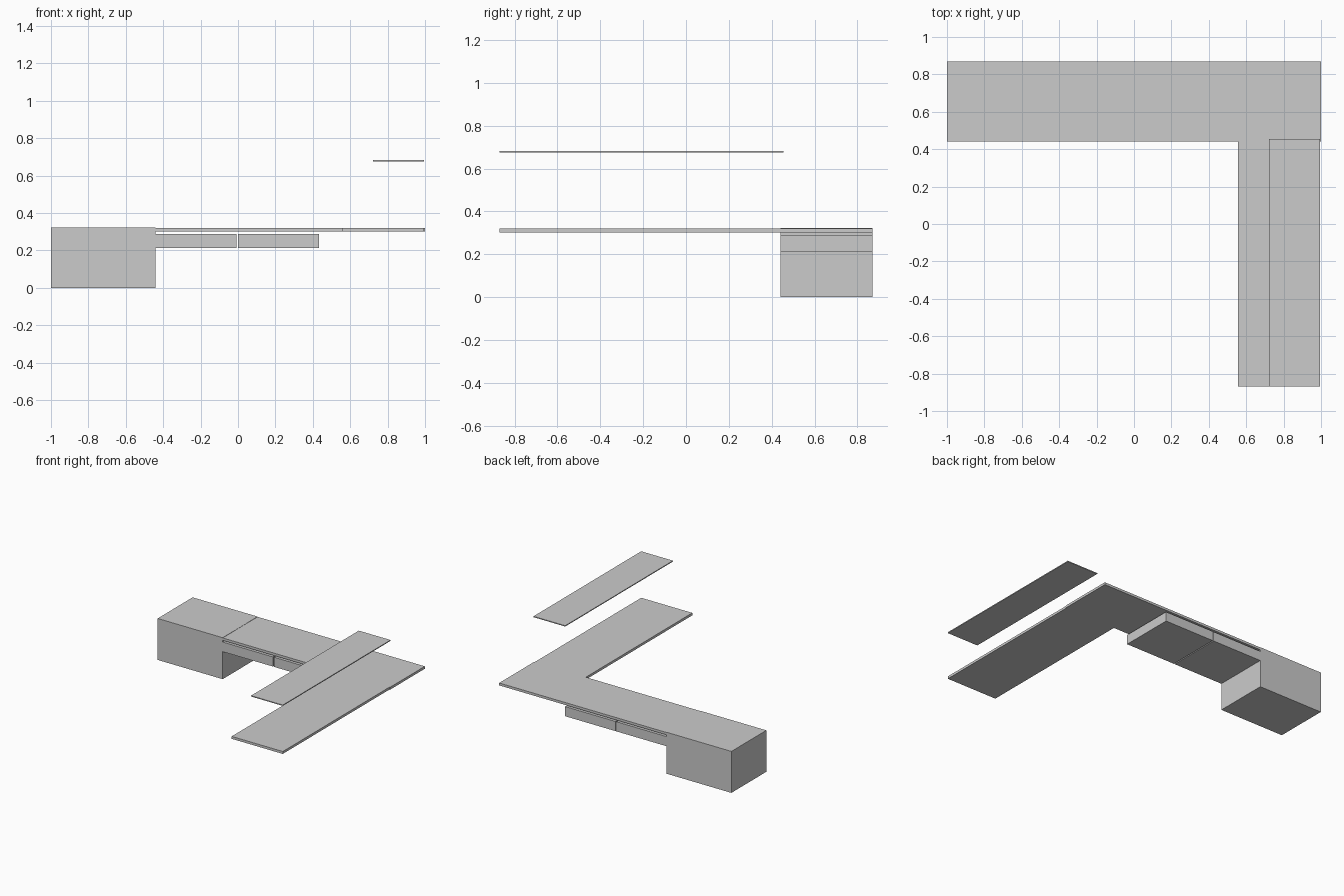
import bpy

if "Cube" in bpy.data.objects:
    bpy.data.objects.remove(bpy.data.objects["Cube"])


def box(name, x, y, z):
    """Axis-aligned box from (min, max) ranges."""
    bpy.ops.mesh.primitive_cube_add(
        size=1, location=[(a + b) / 2 for a, b in (x, y, z)])
    ob = bpy.context.object
    ob.name = name
    ob.scale = [b - a for a, b in (x, y, z)]
    bpy.ops.object.transform_apply(location=False, rotation=False, scale=True)
    return ob


BACK = (0.44, 0.87)      # depth of the back run
TOP = (0.302, 0.321)     # worktop thickness

# Pedestal cabinet at the left end
box("cabinet", (-1.0, -0.44), BACK, (0, 0.323))

# L-shaped worktop: back run and side wing
box("back_worktop", (-0.44, 1.0), BACK, TOP)
box("side_worktop", (0.555, 0.995), (-0.87, 0.44), TOP)

# Pair of shallow drawers hung under the back run
for i, x in enumerate([(-0.44, -0.008), (0.0, 0.433)]):
    box(f"drawer_{i + 1}", x, BACK, (0.214, 0.289))

# Thin wall shelf above the side wing
box("wall_shelf", (0.722, 0.995), (-0.87, 0.455), (0.676, 0.683))
